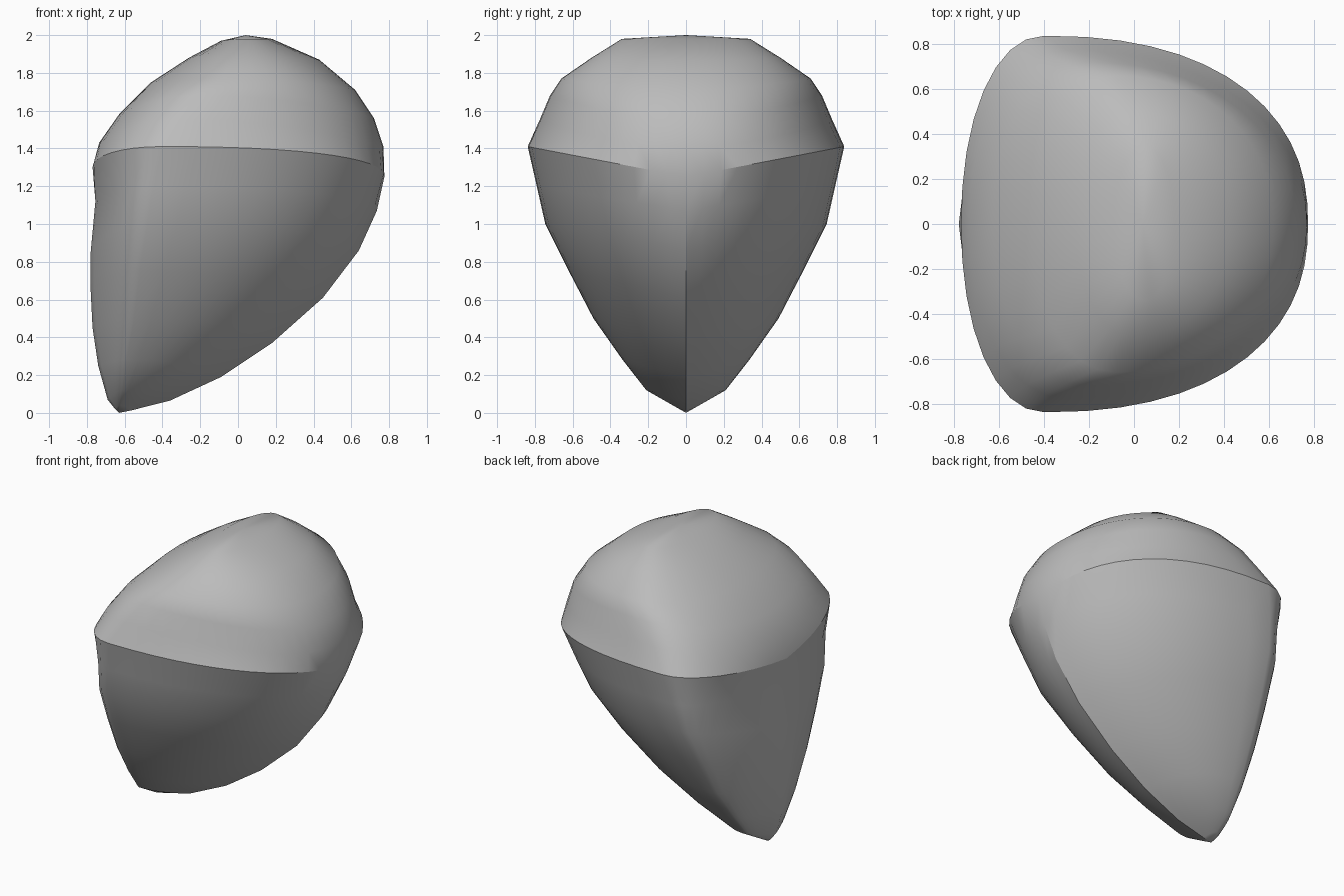
import bpy
import bmesh
from math import cos, pi

if "Cube" in bpy.data.objects:
    bpy.data.objects.remove(bpy.data.objects["Cube"], do_unlink=True)

# Guide lines running from the rim: (x, z) for heel and keel, (x, y, z) for flank
DOME_HEEL = [(-.77, 1.3), (-.735, 1.43), (-.63, 1.58), (-.46, 1.75), (-.26, 1.88), (-.09, 1.97)]
DOME_FLANK = [(-.4, .838, 1.41), (-.3, .775, 1.55), (-.2, .72, 1.68),
              (-.08, .66, 1.77), (.0, .5, 1.88), (.05, .34, 1.98)]
DOME_KEEL = [(.775, 1.25), (.77, 1.41), (.72, 1.56), (.62, 1.71), (.43, 1.87), (.18, 1.98)]
BASE_HEEL = [(-.755, 1.12), (-.78, .85), (-.78, .65), (-.77, .45),
             (-.74, .25), (-.69, .07), (-.65, .02)]
BASE_FLANK = [(-.45, .79, 1.2), (-.48, .745, 1.0), (-.52, .62, .75),
              (-.55, .49, .5), (-.59, .335, .28), (-.61, .21, .12), (-.625, .07, .04)]
BASE_KEEL = [(.735, 1.07), (.64, .86), (.45, .61), (.18, .37),
             (-.09, .19), (-.36, .065), (-.57, .012)]
APEX, TIP = (.04, 0, 2), (-.63, 0, 0)
HEEL_STEPS, KEEL_STEPS = 8, 14


def quarter(flank, end, steps, power, bulge, rise):
    """Points from the flank to an end on the centre plane, bulged outwards."""
    points = []
    for i in range(steps + 1):
        c = cos(i / steps * pi / 2) if i < steps else 0
        f = bulge * (1 - c ** power) ** (1 / power) + (1 - bulge) * (1 - c)
        points.append((flank[0] + (end[0] - flank[0]) * f,
                       flank[1] * c,
                       end[1] + (flank[2] - end[1]) * c ** rise))
    return points


def ring(bm, heel, flank, keel, power, bulge, rise):
    half = quarter(flank, heel, HEEL_STEPS, 2.1, bulge[0], rise)[::-1]
    half += quarter(flank, keel, KEEL_STEPS, power, bulge[1], rise)[1:]
    other = [(x, -y, z) for x, y, z in half[-2:0:-1]]
    return [bm.verts.new(p) for p in half + other]


def bridge(bm, a, b):
    n = len(a)
    for i in range(n):
        j = (i + 1) % n
        bm.faces.new((a[i], a[j], b[j], b[i]))


def close(bm, loop, point):
    v = bm.verts.new(point)
    for i in range(len(loop)):
        bm.faces.new((loop[i], loop[(i + 1) % len(loop)], v))
    return v


# Domed top and tapering three-sided base share the rim ring
bm = bmesh.new()
dome = []
for i, (h, f, k) in enumerate(zip(DOME_HEEL, DOME_FLANK, DOME_KEEL)):
    dome.append(ring(bm, h, f, k, 2.3 if i == 0 else 2.1, (1, 1), 1 if i == 0 else 2))
base = [dome[0]]
for i, (h, f, k) in enumerate(zip(BASE_HEEL, BASE_FLANK, BASE_KEEL)):
    base.append(ring(bm, h, f, k, 2.3, (.84 - .08 * i, .92 - .04 * i), 1))
for rows in (dome, base):
    for a, b in zip(rows, rows[1:]):
        bridge(bm, a, b)
close(bm, dome[-1], APEX)
tip = close(bm, base[-1], TIP)
bmesh.ops.recalc_face_normals(bm, faces=bm.faces)

# Smooth surface with a crisp rim and keel
for face in bm.faces:
    face.smooth = True
rim = set(dome[0])
keel_line = {row[HEEL_STEPS + KEEL_STEPS] for row in base[1:]} | {tip}
for edge in bm.edges:
    a, b = edge.verts
    on_rim = a in rim and b in rim and max(a.co.x, b.co.x) < .77
    if on_rim or (a in keel_line and b in keel_line):
        edge.smooth = False

mesh = bpy.data.meshes.new("rounded_stone")
bm.to_mesh(mesh)
bm.free()
stone = bpy.data.objects.new("rounded_stone", mesh)
bpy.context.collection.objects.link(stone)

# Plain grey surface
grey = bpy.data.materials.new("plain_grey")
grey.use_nodes = True
colour = (.5, .5, .5, 1)
grey.diffuse_color = colour
for node in grey.node_tree.nodes:
    if node.type == "BSDF_PRINCIPLED":
        node.inputs["Base Color"].default_value = colour
mesh.materials.append(grey)
